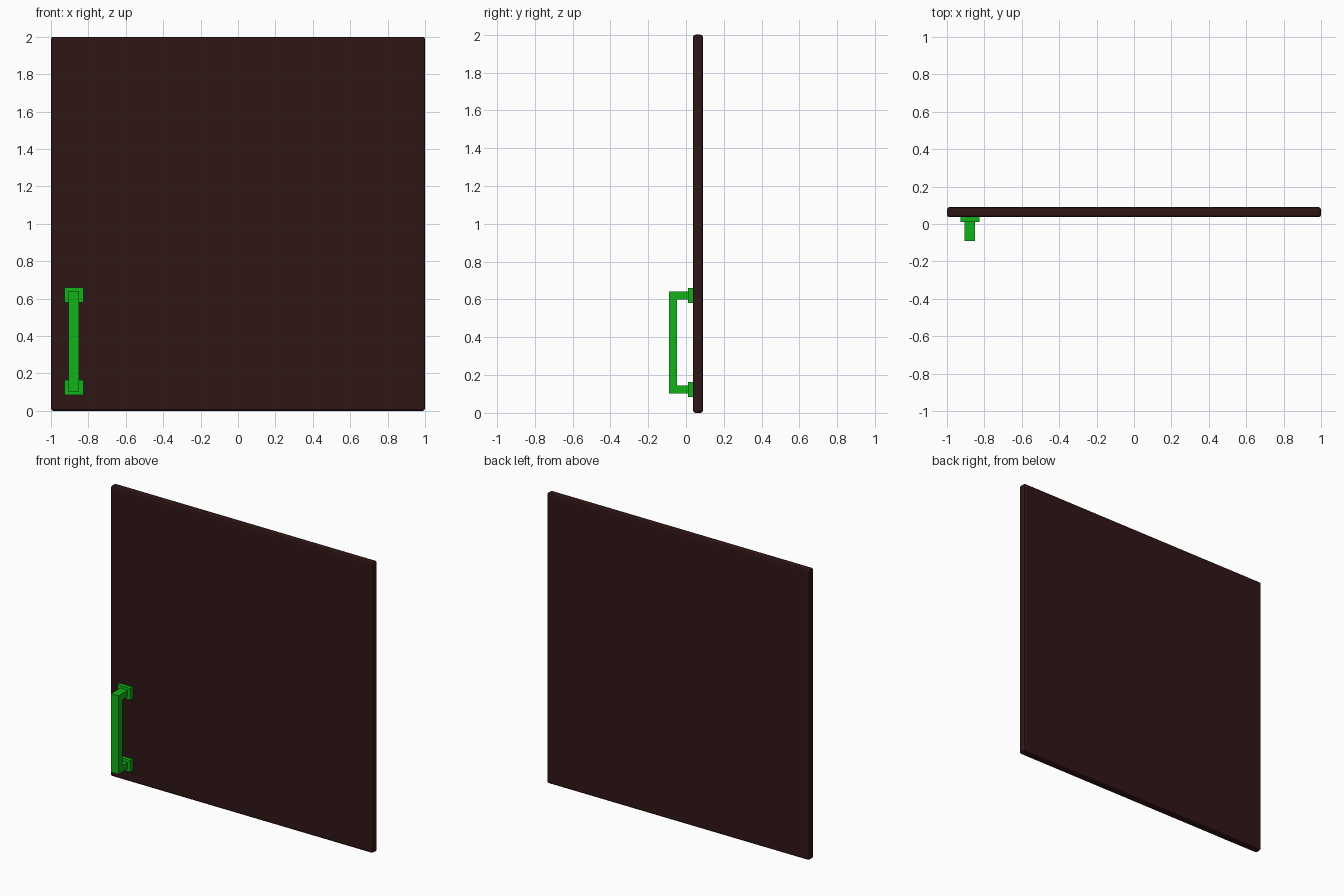
import bpy, bmesh

if "Cube" in bpy.data.objects:
    bpy.data.objects.remove(bpy.data.objects["Cube"])


def material(name, rgb):
    m = bpy.data.materials.new(name)
    m.diffuse_color = (*rgb, 1)
    m.use_nodes = True
    m.node_tree.nodes["Principled BSDF"].inputs["Base Color"].default_value = m.diffuse_color
    return m


def finish(name, bm, mat, bevel=0, segments=1):
    bmesh.ops.recalc_face_normals(bm, faces=bm.faces)
    me = bpy.data.meshes.new(name)
    bm.to_mesh(me)
    bm.free()
    me.materials.append(mat)
    ob = bpy.data.objects.new(name, me)
    bpy.context.collection.objects.link(ob)
    if bevel:
        mod = ob.modifiers.new("Bevel", "BEVEL")
        mod.width, mod.segments = bevel, segments
    return ob


def box(name, lo, hi, mat, **kw):
    bm = bmesh.new()
    bmesh.ops.create_cube(bm, size=1)
    for v in bm.verts:
        v.co = [(a + b) / 2 + c * (b - a) for a, b, c in zip(lo, hi, v.co)]
    return finish(name, bm, mat, **kw)


wood = material("dark_wood", (0.03, 0.008, 0.008))
green = material("green_metal", (0.006, 0.45, 0.01))

# Door panel with softened edges
box("door_panel", (-1, 0.037, 0), (1, 0.09, 2), wood, bevel=0.013, segments=2)

# Mounting plates
cx = -0.877
for label, z in (("lower", 0.124), ("upper", 0.62)):
    box(label + "_plate", (cx - 0.05, 0.011, z - 0.04), (cx + 0.05, 0.04, z + 0.04), green)

# U-shaped pull handle, profile in y/z extruded along x
profile = [(0.012, 0.102), (-0.09, 0.102), (-0.09, 0.642), (0.012, 0.642),
           (0.012, 0.599), (-0.047, 0.599), (-0.047, 0.145), (0.012, 0.145)]
bm = bmesh.new()
face = bm.faces.new([bm.verts.new((cx - 0.028, y, z)) for y, z in profile])
ext = bmesh.ops.extrude_face_region(bm, geom=[face], use_keep_orig=True)
for v in ext["geom"]:
    if isinstance(v, bmesh.types.BMVert):
        v.co.x += 0.056
finish("pull_handle", bm, green)
